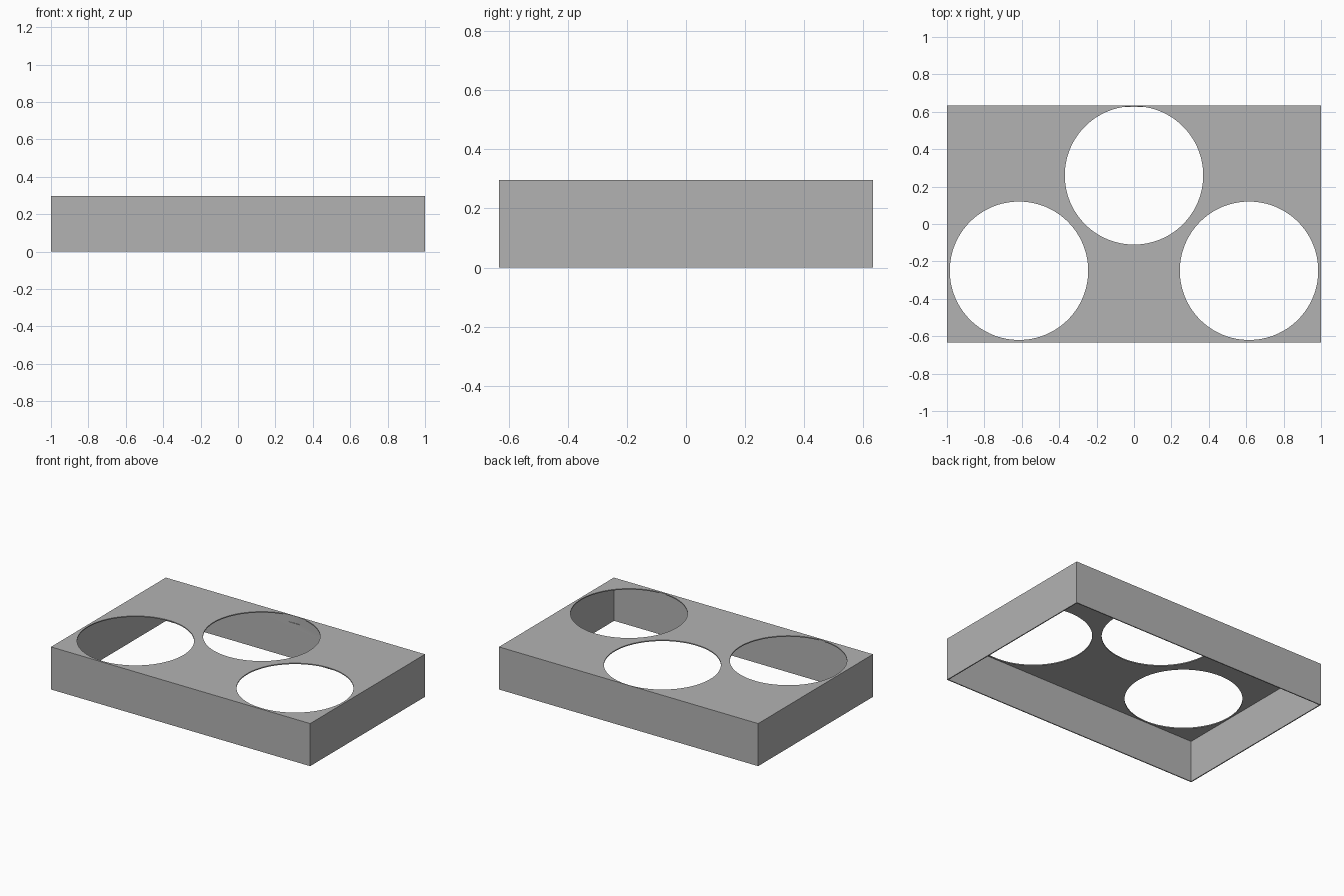
import bpy
import bmesh
import math
from mathutils import Matrix

default = bpy.data.objects.get("Cube")
if default:
    bpy.data.objects.remove(default, do_unlink=True)

LENGTH, DEPTH, HEIGHT = 2.0, 1.266, 0.297
WALL = 0.007
RADIUS = 0.37
HOLES = [(-0.615, -0.25), (0.0, 0.26), (0.615, -0.25)]

grey = bpy.data.materials.new("plain grey")
grey.use_nodes = True
colour = (0.45, 0.45, 0.45, 1)
grey.diffuse_color = colour
grey.node_tree.nodes["Principled BSDF"].inputs["Base Color"].default_value = colour


def add_object(name, bm):
    mesh = bpy.data.meshes.new(name)
    bm.to_mesh(mesh)
    bm.free()
    mesh.materials.append(grey)
    obj = bpy.data.objects.new(name, mesh)
    bpy.context.collection.objects.link(obj)
    return obj


# Tray shell: a box with its underside left open
bm = bmesh.new()
bmesh.ops.create_cube(bm, size=1, matrix=Matrix.Translation((0, 0, HEIGHT / 2))
                      @ Matrix.Diagonal((LENGTH, DEPTH, HEIGHT, 1)))
underside = [f for f in bm.faces if f.normal.z < -0.5]
bmesh.ops.delete(bm, geom=underside, context="FACES_ONLY")
tray = add_object("holder_tray", bm)

# Cutter: three round holes through the top
bm = bmesh.new()
for x, y in HOLES:
    bmesh.ops.create_cone(bm, cap_ends=True, segments=128, radius1=RADIUS,
                          radius2=RADIUS, depth=0.1,
                          matrix=Matrix.Translation((x, y, HEIGHT)))
cutter = add_object("hole_cutter", bm)
cutter.hide_render = True

# Thin walls growing inwards, then the holes
shell = tray.modifiers.new("thin walls", "SOLIDIFY")
shell.thickness = WALL
shell.offset = -1
shell.use_even_offset = True
cut = tray.modifiers.new("round holes", "BOOLEAN")
cut.operation = "DIFFERENCE"
cut.solver = "EXACT"
cut.object = cutter

bpy.ops.object.select_all(action="DESELECT")
tray.select_set(True)
bpy.context.view_layer.objects.active = tray
for name in [m.name for m in tray.modifiers]:
    bpy.ops.object.modifier_apply(modifier=name)
bpy.data.objects.remove(cutter, do_unlink=True)
bpy.ops.object.shade_smooth_by_angle(angle=math.radians(30))
